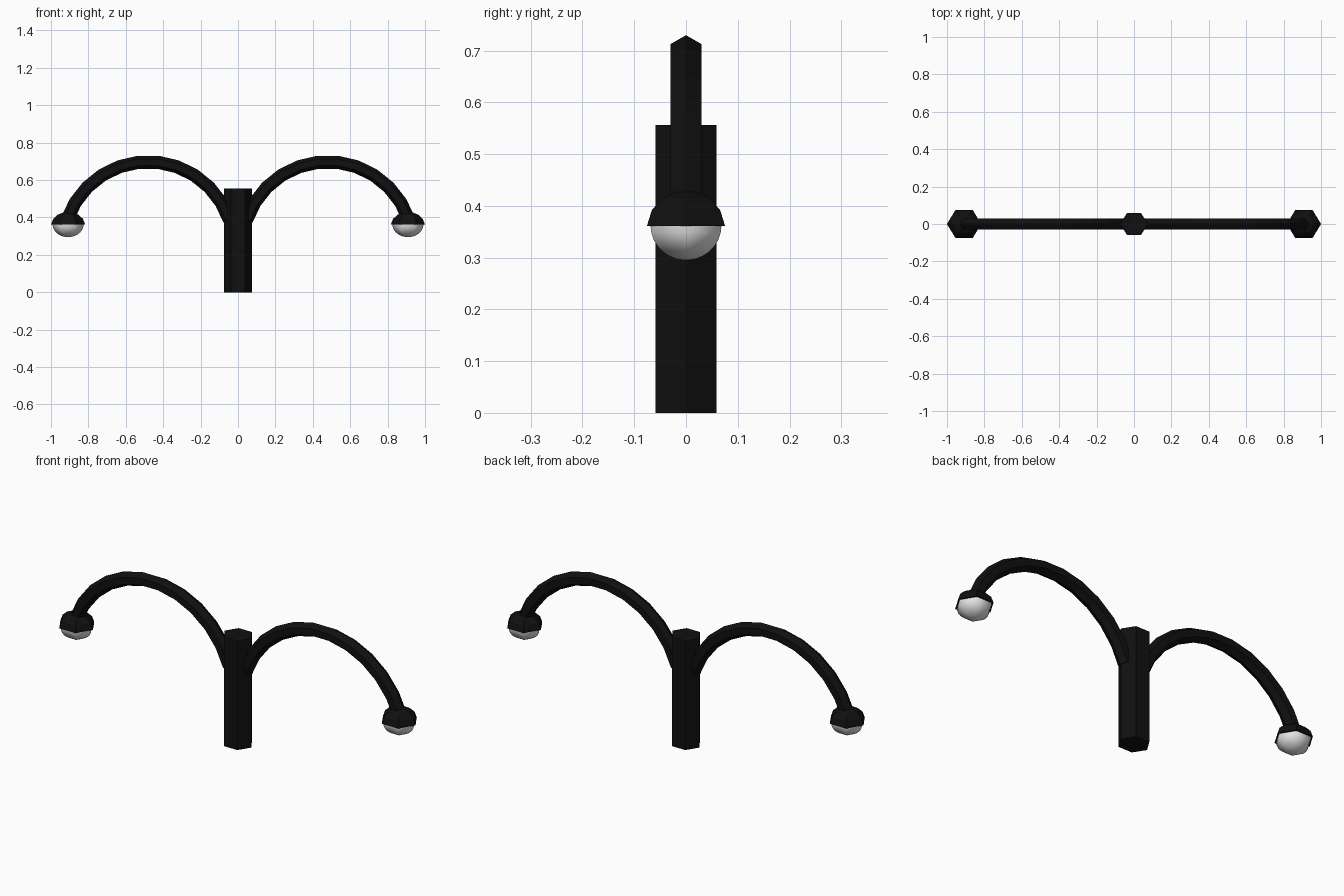
import bpy, bmesh, math

if "Cube" in bpy.data.objects:
    bpy.data.objects.remove(bpy.data.objects["Cube"])


def material(name, value):
    m = bpy.data.materials.new(name)
    m.diffuse_color = (value, value, value, 1)
    m.use_nodes = True
    m.node_tree.nodes["Principled BSDF"].inputs["Base Color"].default_value = m.diffuse_color
    return m


black = material("black_metal", 0.005)
white = material("white_glass", 0.8)


def skin(name, rings, mat, smooth=False):
    """Join a list of six-point rings into a closed solid."""
    bm = bmesh.new()
    loops = [[bm.verts.new(p) for p in ring] for ring in rings]
    for a, b in zip(loops, loops[1:]):
        for i in range(6):
            j = (i + 1) % 6
            bm.faces.new((a[i], a[j], b[j], b[i]))
    bm.faces.new(loops[0][::-1])
    bm.faces.new(loops[-1])
    bmesh.ops.recalc_face_normals(bm, faces=bm.faces)
    for f in bm.faces:
        f.smooth = smooth
    mesh = bpy.data.meshes.new(name)
    bm.to_mesh(mesh)
    bm.free()
    mesh.materials.append(mat)
    obj = bpy.data.objects.new(name, mesh)
    bpy.context.collection.objects.link(obj)
    return obj


def hexagon(x, z, r, depth):
    """Flat hexagon with corners on the x axis; depth squashes it in y."""
    return [(x + r * math.cos(k * math.pi / 3),
             depth * r * math.sin(k * math.pi / 3), z) for k in range(6)]


# Central post
skin("post", [hexagon(0, z, 0.0747, 0.912) for z in (0, 0.556)], black)

ARC_X, ARC_Z, ARC_R, TUBE_R = 0.48, 0.24, 0.458, 0.035
LAMP_X = 0.9085

for side, label in ((1, "right"), (-1, "left")):
    # Arched hexagonal tube
    rings = []
    for s in range(12):
        a = math.radians(-71.5 + 13 * s)
        ring = []
        for k in range(6):
            t = k * math.pi / 3
            rad = ARC_R + TUBE_R * math.cos(t)
            ring.append((side * (ARC_X + rad * math.sin(a)),
                         TUBE_R * math.sin(t),
                         ARC_Z + rad * math.cos(a)))
        rings.append(ring)
    skin(label + "_arm", rings, black)

    # Lamp cap
    cap = [(0.0915, 0.361), (0.08, 0.392), (0.055, 0.415), (0.025, 0.427)]
    skin(label + "_lamp_cap",
         [hexagon(side * LAMP_X, z, r, 0.953) for r, z in cap], black)

    # Rounded glass bowl below the cap
    bowl = []
    for s in range(8):
        t = math.radians(s * 12.5)
        bowl.append(hexagon(side * LAMP_X, 0.362 - 0.067 * math.sin(t),
                            max(0.083 * math.cos(t), 0.002), 0.953))
    glass = skin(label + "_lamp_bowl", bowl, white, smooth=True)
    glass.data.polygons[48 - 6].use_smooth = False  # hidden lid stays flat
